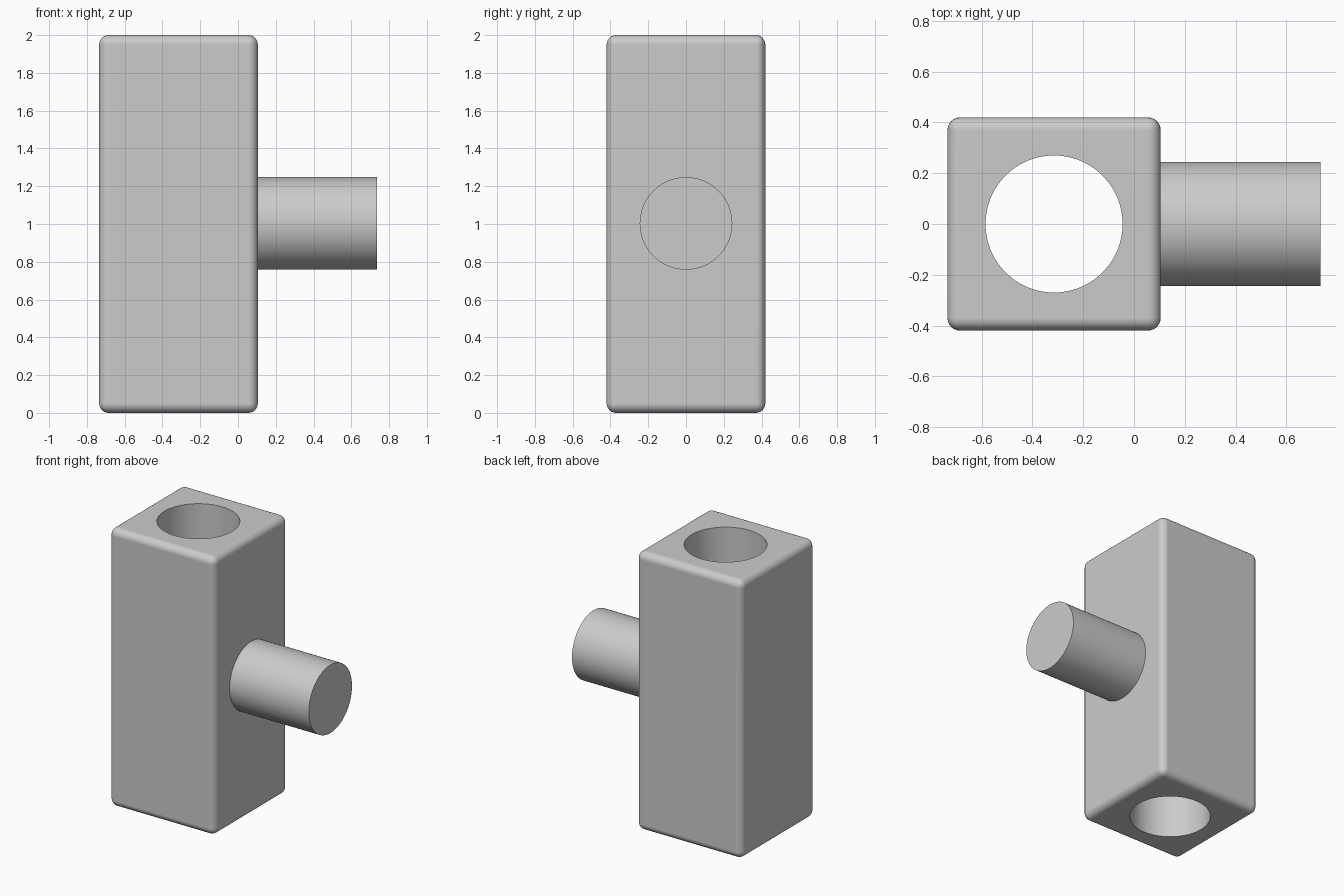
import bpy, math

cube = bpy.data.objects.get("Cube")
if cube:
    bpy.data.objects.remove(cube, do_unlink=True)

grey = bpy.data.materials.new("plain grey")
grey.use_nodes = True
colour = (0.6, 0.6, 0.6, 1)
grey.diffuse_color = colour
grey.node_tree.nodes["Principled BSDF"].inputs["Base Color"].default_value = colour

BLOCK_X, WIDTH, HEIGHT = -0.315, 0.84, 2.0
END_X = 0.735


def finish(name):
    obj = bpy.context.object
    obj.name = name
    obj.data.materials.append(grey)
    return obj


def cylinder(name, radius, depth, location, rotation=(0, 0, 0)):
    bpy.ops.mesh.primitive_cylinder_add(vertices=96, radius=radius, depth=depth,
                                        location=location, rotation=rotation)
    return finish(name)


# Cutter for the vertical bore
cutter = cylinder("bore_cutter", 0.27, HEIGHT + 0.4, (BLOCK_X, 0, HEIGHT / 2))
cutter.hide_render = True

# Rounded block with the bore through it
bpy.ops.mesh.primitive_cube_add(size=1, location=(BLOCK_X, 0, HEIGHT / 2))
block = finish("bored_block")
block.scale = (WIDTH, WIDTH, HEIGHT)
bpy.ops.object.transform_apply(location=False, rotation=False, scale=True)
bevel = block.modifiers.new("rounded edges", 'BEVEL')
bevel.width = 0.05
bevel.segments = 6
bore = block.modifiers.new("bore", 'BOOLEAN')
bore.object = cutter
bore.operation = 'DIFFERENCE'
bore.solver = 'EXACT'
for modifier in (bevel.name, bore.name):
    bpy.ops.object.modifier_apply(modifier=modifier)
bpy.data.objects.remove(cutter, do_unlink=True)
bpy.ops.object.shade_smooth_by_angle(angle=math.radians(30))
flat = block.modifiers.new("flat sides", 'WEIGHTED_NORMAL')
flat.keep_sharp = True

# Side peg, seated slightly inside the block wall
start_x = 0.05
cylinder("side_peg", 0.245, END_X - start_x, ((start_x + END_X) / 2, 0, 1.003),
         (0, math.pi / 2, 0))
bpy.ops.object.shade_smooth_by_angle(angle=math.radians(30))
